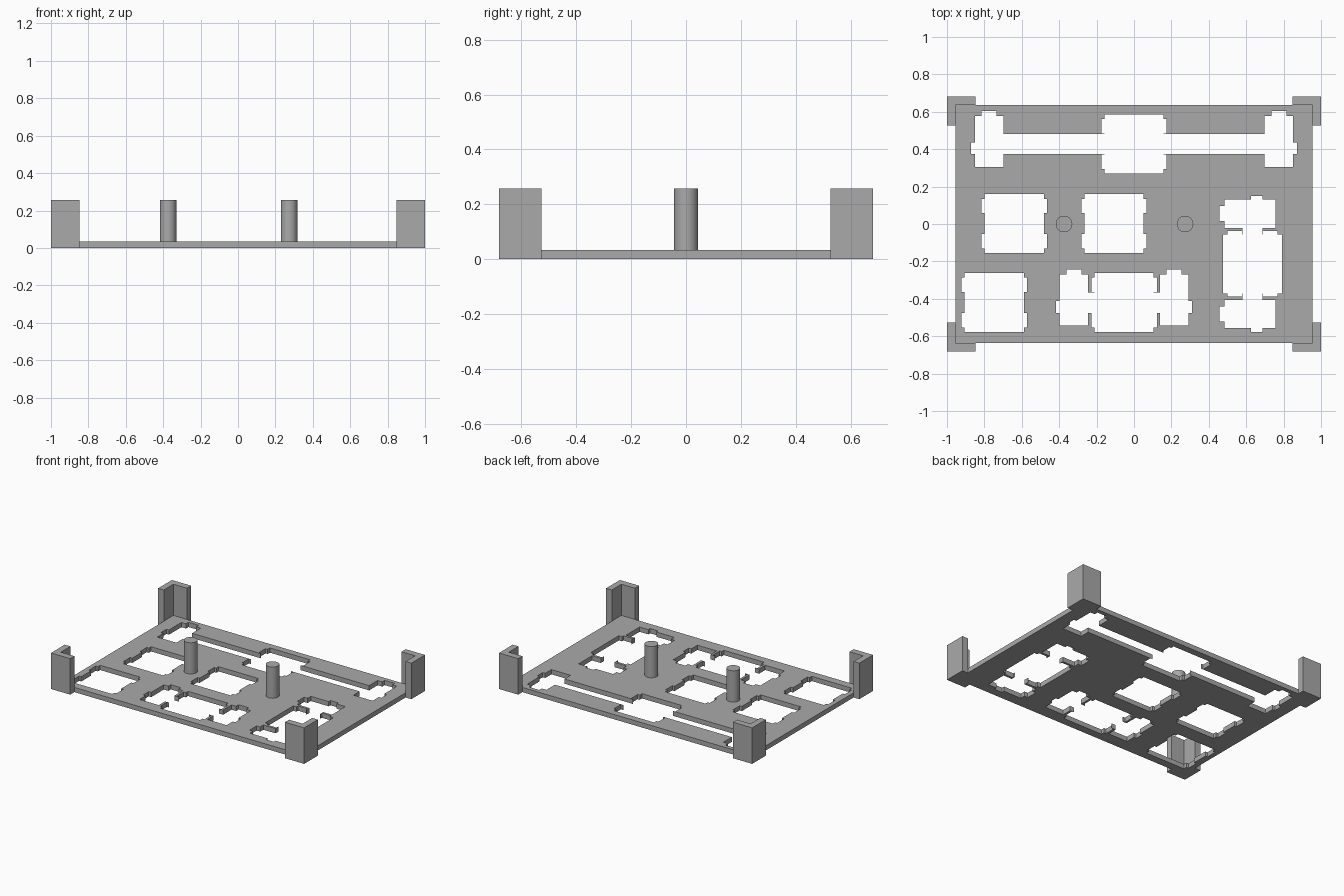
import bpy, bmesh, math
from mathutils import Matrix, Vector

if "Cube" in bpy.data.objects:
    bpy.data.objects.remove(bpy.data.objects["Cube"])

THICK, HEIGHT = 0.034, 0.257      # plate thickness, bracket and post height
HX, HY = 0.955, 0.635             # plate half size
OX, OY = 1.0, 0.682               # outer half size at the brackets

grey = bpy.data.materials.new("grey plastic")
grey.diffuse_color = (0.4, 0.4, 0.4, 1)
grey.use_nodes = True
grey.node_tree.nodes["Principled BSDF"].inputs["Base Color"].default_value = grey.diffuse_color


def finish(name, bm, mat=grey):
    bmesh.ops.recalc_face_normals(bm, faces=bm.faces[:])
    me = bpy.data.meshes.new(name)
    bm.to_mesh(me)
    bm.free()
    me.materials.append(mat)
    ob = bpy.data.objects.new(name, me)
    bpy.context.collection.objects.link(ob)
    return ob


def box(bm, x0, x1, y0, y1, z0, z1):
    size = Matrix.Diagonal((x1 - x0, y1 - y0, z1 - z0, 1))
    mid = Matrix.Translation(((x0 + x1) / 2, (y0 + y1) / 2, (z0 + z1) / 2))
    return bmesh.ops.create_cube(bm, size=1, matrix=mid @ size)["verts"]


def prism(bm, pts, z0, z1):
    face = bm.faces.new([bm.verts.new((x, y, z0)) for x, y in pts])
    ext = bmesh.ops.extrude_face_region(bm, geom=[face])["geom"]
    verts = [v for v in ext if isinstance(v, bmesh.types.BMVert)]
    bmesh.ops.translate(bm, verts=verts, vec=(0, 0, z1 - z0))


# Rectangles of one opening: square with clip notches, optional stabilizer slots
def opening(spread=0):
    rects = [(-0.158, 0.158, -0.158, 0.158)]
    for y0, y1 in ((0.056, 0.133), (-0.133, -0.056)):
        rects.append((-0.175, 0.175, y0, y1))
    if spread:
        rects.append((-spread, spread, -0.055, 0.053))            # wire channel
        for s in (-1, 1):
            c = s * spread
            rects.append((c - 0.076, c + 0.076, -0.124, 0.149))   # stabilizer slot
            rects.append((c - 0.04, c + 0.04, 0.1, 0.177))        # end notch
            rects.append((min(c, c + s * 0.096), max(c, c + s * 0.096), -0.055, 0.008))
    return rects


# Plate with all openings cut through
bm = bmesh.new()
box(bm, -HX, HX, -HY, HY, 0, THICK)
plate = finish("plate", bm)

# centre x, centre y, stabilizer spread, quarter turn
openings = [
    (-0.64, 0.002, 0, 0), (-0.107, 0.002, 0, 0), (-0.747, -0.42, 0, 0),
    (0.0, 0.428, 0.775, 0), (-0.053, -0.42, 0.268, 0), (0.633, -0.213, 0.268, 1),
]
for i, (cx, cy, spread, turn) in enumerate(openings):
    bm = bmesh.new()
    for r in opening(spread):
        box(bm, *r, -0.1, 0.1)
    place = Matrix.Translation((cx, cy, 0)) @ Matrix.Rotation(turn * math.pi / 2, 4, 'Z')
    bmesh.ops.transform(bm, matrix=place, verts=bm.verts[:])
    cutter = finish(f"opening_cutter_{i + 1}", bm)
    cutter.hide_render = True
    cutter.hide_set(True)
    cutter.display_type = 'WIRE'
    cut = plate.modifiers.new(f"opening {i + 1}", 'BOOLEAN')
    cut.operation, cut.solver, cut.object = 'DIFFERENCE', 'EXACT', cutter
    cut.use_self = True

# L-shaped corner brackets
IX, IY = 0.848, 0.527
profile = [(OX, OY), (IX, OY), (IX, HY), (HX, HY), (HX, IY), (OX, IY)]
for side, sx in (("left", -1), ("right", 1)):
    for end, sy in (("front", -1), ("back", 1)):
        bm = bmesh.new()
        prism(bm, [(x * sx, y * sy) for x, y in profile], 0, HEIGHT)
        finish(f"{end}_{side}_bracket", bm)

# Round posts
for side, x in (("left", -0.374), ("right", 0.273)):
    bm = bmesh.new()
    bmesh.ops.create_cone(bm, cap_ends=True, segments=48, radius1=0.044, radius2=0.044,
                          depth=HEIGHT - THICK,
                          matrix=Matrix.Translation((x, 0, (HEIGHT + THICK) / 2)))
    post = finish(f"{side}_post", bm)
    bpy.context.view_layer.objects.active = post
    post.select_set(True)
    bpy.ops.object.shade_smooth_by_angle(angle=math.radians(30))
    post.select_set(False)
